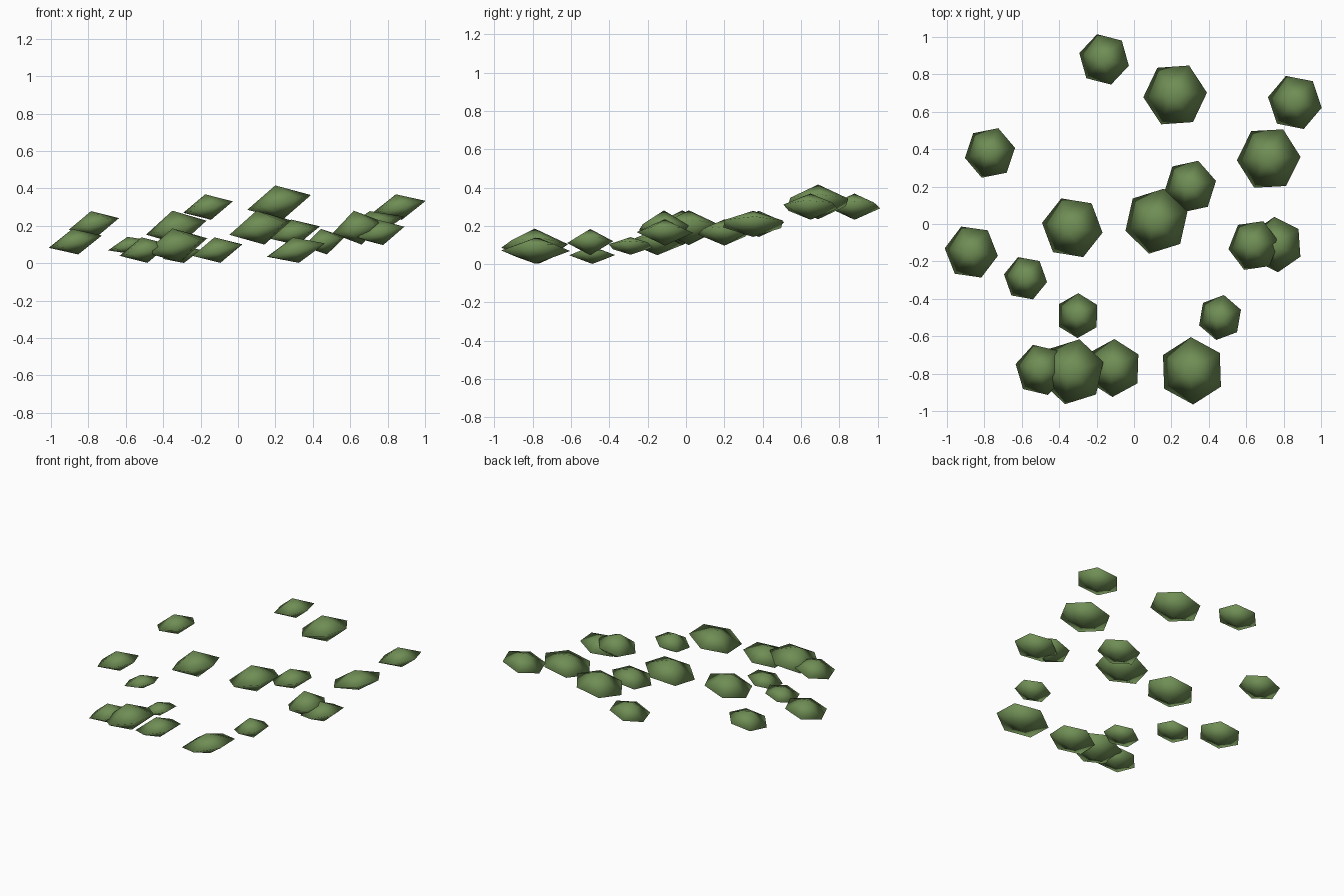
import bpy
import bmesh
from math import radians, sin, cos, pi
from mathutils import Matrix

SIDES = 6
LEAN = radians(-13)  # every tuft leans the same way, rising towards +x

default = bpy.data.objects.get("Cube")
if default:
    bpy.data.objects.remove(default, do_unlink=True)


def make_material(name, colour):
    material = bpy.data.materials.new(name)
    material.use_nodes = True
    material.diffuse_color = colour
    shader = next(n for n in material.node_tree.nodes if n.type == "BSDF_PRINCIPLED")
    shader.inputs["Base Color"].default_value = colour
    shader.inputs["Roughness"].default_value = 0.9
    return material


def make_tuft(name, centre, radius, half_height, spin, material):
    """A hexagonal double cone, spun about its axis and then leaned over."""
    bm = bmesh.new()
    ring = [bm.verts.new((cos(2 * pi * i / SIDES), sin(2 * pi * i / SIDES), 0))
            for i in range(SIDES)]
    top = bm.verts.new((0, 0, 1))
    bottom = bm.verts.new((0, 0, -1))
    for i, corner in enumerate(ring):
        following = ring[(i + 1) % SIDES]
        bm.faces.new((corner, following, top))
        bm.faces.new((following, corner, bottom))
    for face in bm.faces:
        face.smooth = True

    shape = (Matrix.Rotation(LEAN, 4, "Y")
             @ Matrix.Rotation(radians(spin), 4, "Z")
             @ Matrix.Diagonal((radius, radius, half_height, 1)))
    bm.transform(shape)
    mesh = bpy.data.meshes.new(name)
    bm.to_mesh(mesh)
    bm.free()
    mesh.materials.append(material)

    tuft = bpy.data.objects.new(name, mesh)
    tuft.location = centre
    bpy.context.collection.objects.link(tuft)
    return tuft


leaf_green = make_material("leaf green", (0.16, 0.27, 0.09, 1))

# Tufts grouped by thickness: x, y, z of the centre, radius, spin in degrees
thin_tufts = [
    (-.58, -.29, .095, .12, 50),
    (-.30, -.49, .047, .12, 29),
]
medium_tufts = [
    (-.16, .88, .30, .14, 46),
    (.86, .65, .30, .15, 49),
    (.72, .35, .21, .175, 3),
    (-.77, .38, .21, .14, 11),
    (.30, .20, .165, .145, 12),
    (-.87, -.15, .115, .147, 52),
    (.46, -.50, .115, .122, 20),
    (.31, -.785, .07, .18, 32),
    (-.11, -.77, .07, .155, 28),
    (-.50, -.78, .07, .14, 47),
    (.76, -.11, .165, .148, 34),
]
thick_tufts = [
    (.22, .69, .325, .175, 4),
    (.12, .015, .19, .178, 17),
    (-.33, -.02, .19, .168, 51),
    (-.33, -.79, .095, .178, 17),
    (.64, -.115, .19, .14, 8),
]

for label, half_height, group in (("thin", .047, thin_tufts),
                                  ("medium", .07, medium_tufts),
                                  ("thick", .093, thick_tufts)):
    for x, y, z, radius, spin in group:
        make_tuft(label + "_leaf_tuft", (x, y, z), radius, half_height, spin, leaf_green)
